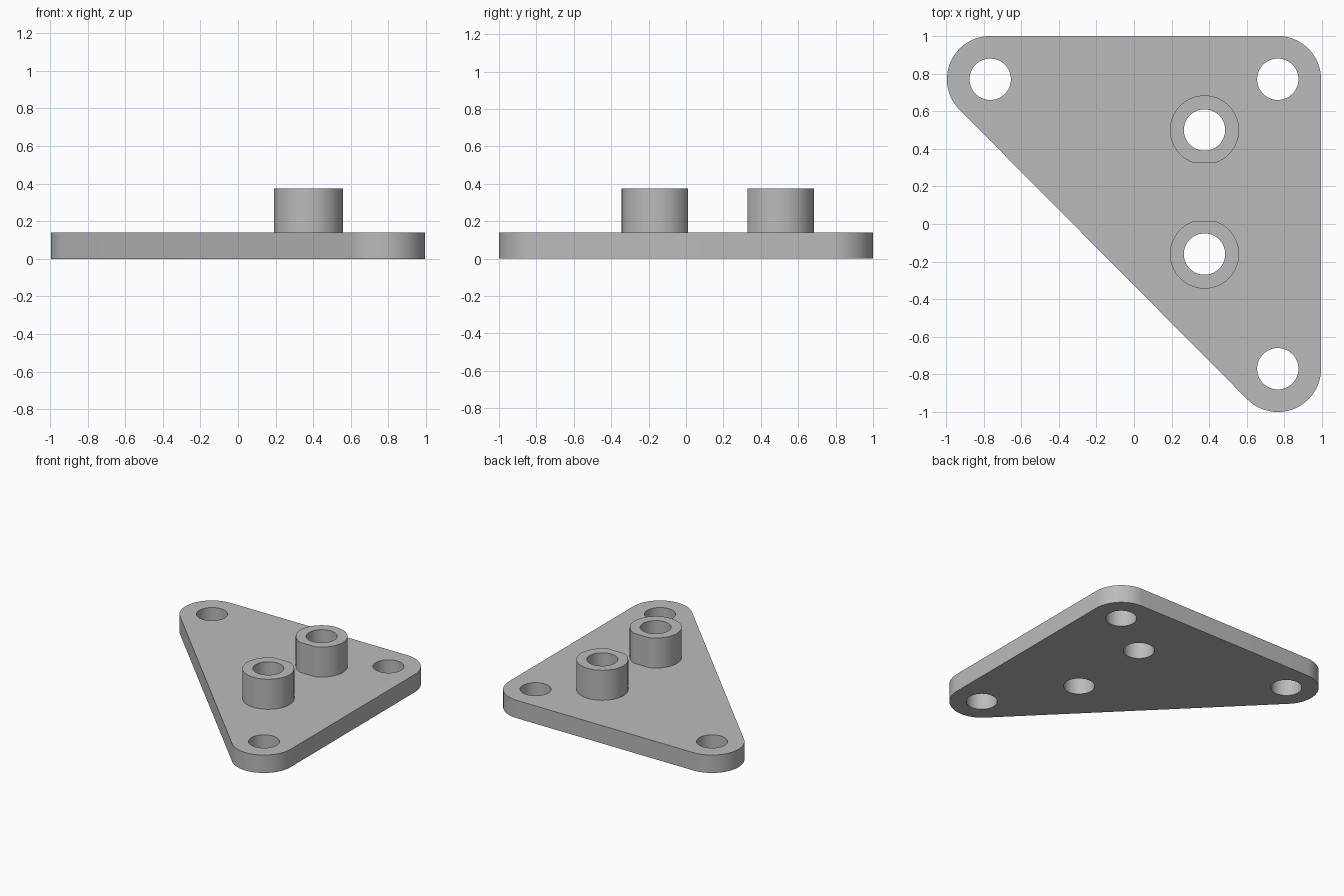
import bpy, bmesh, math
from mathutils import Vector

if "Cube" in bpy.data.objects:
    bpy.data.objects.remove(bpy.data.objects["Cube"])

PLATE_TOP, BOSS_TOP = 0.14, 0.375
CORNER_R, HOLE_R, BOSS_R, FLAT = 0.23, 0.11, 0.184, 0.172
CORNERS = [(-0.765, 0.77), (0.765, -0.77), (0.765, 0.77)]
BOSSES = [(0.375, 0.5, -1), (0.375, -0.16, 1)]   # last value: side of the flat

grey = bpy.data.materials.new("plain grey")
grey.use_nodes = True
colour = (0.5, 0.5, 0.5, 1)
grey.diffuse_color = colour
grey.node_tree.nodes["Principled BSDF"].inputs["Base Color"].default_value = colour


def prism(name, outline, z0, z1):
    """Extrude a counter-clockwise outline from z0 to z1."""
    bm = bmesh.new()
    face = bm.faces.new([bm.verts.new((x, y, z0)) for x, y in outline])
    top = bmesh.ops.extrude_face_region(bm, geom=[face])["geom"]
    verts = [v for v in top if isinstance(v, bmesh.types.BMVert)]
    bmesh.ops.translate(bm, verts=verts, vec=(0, 0, z1 - z0))
    bmesh.ops.recalc_face_normals(bm, faces=bm.faces)
    mesh = bpy.data.meshes.new(name)
    bm.to_mesh(mesh)
    bm.free()
    mesh.materials.append(grey)
    obj = bpy.data.objects.new(name, mesh)
    bpy.context.collection.objects.link(obj)
    return obj


def arc(cx, cy, r, start, end, steps):
    angles = [start + (end - start) * i / steps for i in range(steps + 1)]
    return [(cx + r * math.cos(a), cy + r * math.sin(a)) for a in angles]


def combine(target, tool, operation):
    mod = target.modifiers.new(operation.lower(), 'BOOLEAN')
    mod.operation, mod.solver, mod.object = operation, 'EXACT', tool
    bpy.context.view_layer.objects.active = target
    bpy.ops.object.modifier_apply(modifier=mod.name)
    bpy.data.objects.remove(tool)


# Triangular plate with rounded corners
outline = []
for i, corner in enumerate(CORNERS):
    here, prev, nxt = (Vector(CORNERS[j % 3]) for j in (i, i - 1, i + 1))
    d_in, d_out = here - prev, nxt - here
    start = math.atan2(d_in.y, d_in.x) - math.pi / 2
    turn = (math.atan2(d_out.y, d_out.x) - math.pi / 2 - start) % math.tau
    outline += arc(*corner, CORNER_R, start, start + turn, 24)
plate = prism("mounting_plate", outline, 0, PLATE_TOP)

# Two bosses, each with a narrow flat on the side facing the other
for x, y, side in BOSSES:
    half = math.acos(FLAT / BOSS_R)
    mid = side * math.pi / 2
    ring = arc(x, y, BOSS_R, mid + half, mid + math.tau - half, 64)
    combine(plate, prism("boss", ring, PLATE_TOP / 2, BOSS_TOP), 'UNION')

# Through holes in the corners and bosses
for x, y in CORNERS + [b[:2] for b in BOSSES]:
    cutter = prism("hole_cutter", arc(x, y, HOLE_R, 0, math.tau, 64)[:-1], -0.1, 0.5)
    cutter.hide_render = True
    combine(plate, cutter, 'DIFFERENCE')

# Smooth round walls, sharp rims
bpy.ops.object.select_all(action='DESELECT')
plate.select_set(True)
bpy.context.view_layer.objects.active = plate
bpy.ops.object.shade_smooth_by_angle(angle=math.radians(20))
